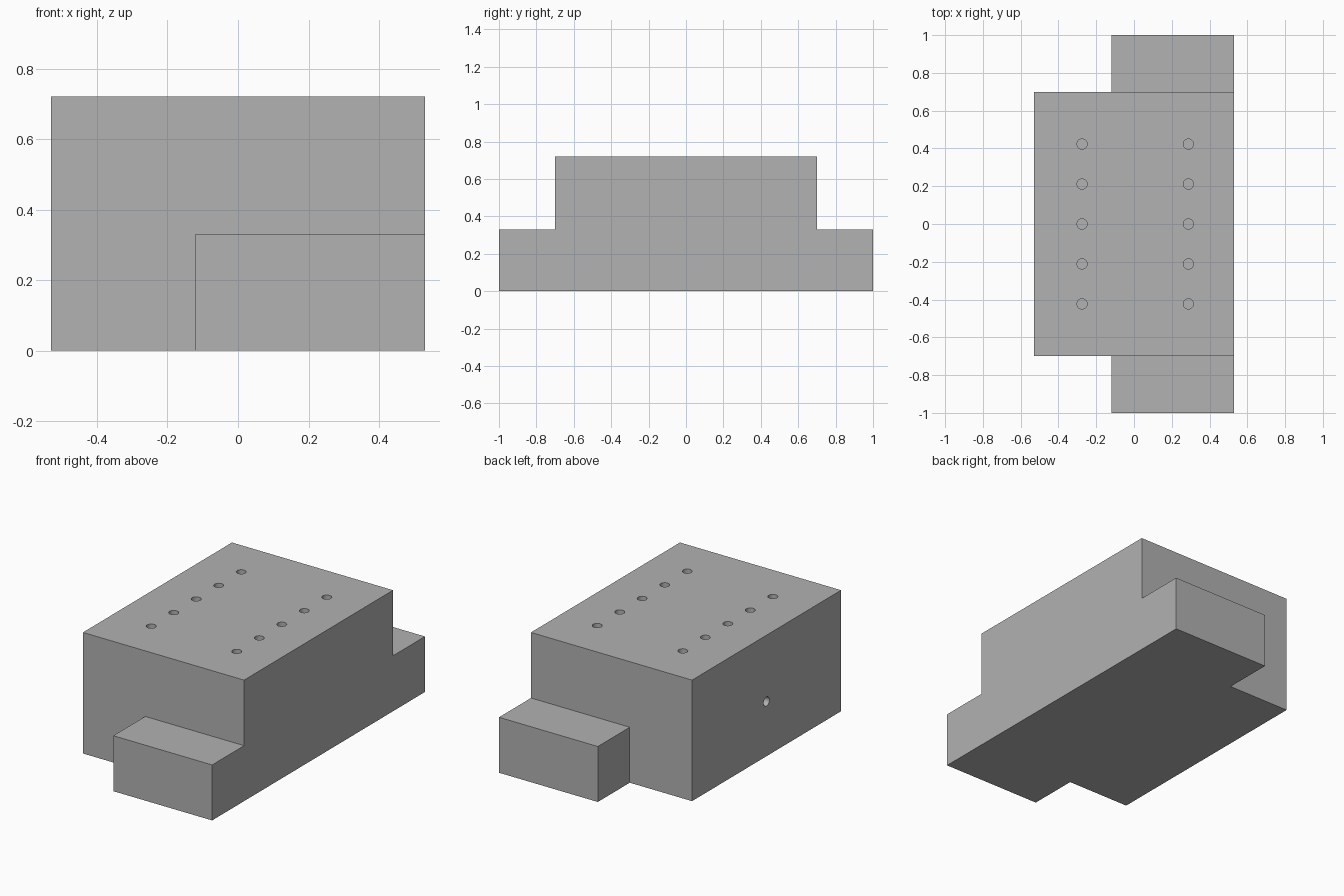
import bpy, math

if "Cube" in bpy.data.objects:
    bpy.data.objects.remove(bpy.data.objects["Cube"])

grey = bpy.data.materials.new("plain grey")
grey.diffuse_color = (0.445, 0.445, 0.445, 1)
grey.use_nodes = True
grey.node_tree.nodes["Principled BSDF"].inputs["Base Color"].default_value = grey.diffuse_color


def box(name, x0, x1, y0, y1, z0, z1):
    bpy.ops.mesh.primitive_cube_add(
        size=1, location=((x0 + x1) / 2, (y0 + y1) / 2, (z0 + z1) / 2))
    ob = bpy.context.object
    ob.name = name
    ob.scale = (x1 - x0, y1 - y0, z1 - z0)
    bpy.ops.object.transform_apply(location=True, rotation=True, scale=True)
    ob.data.materials.append(grey)
    return ob


def drill(name, loc, depth, rot=(0, 0, 0)):
    bpy.ops.mesh.primitive_cylinder_add(
        vertices=32, radius=0.027, depth=2 * depth, location=loc, rotation=rot)
    ob = bpy.context.object
    ob.name = name
    ob.data.materials.append(grey)
    return ob


def combine(target, other, operation):
    mod = target.modifiers.new("bool", 'BOOLEAN')
    mod.operation = operation
    mod.solver = 'EXACT'
    mod.object = other
    bpy.context.view_layer.objects.active = target
    bpy.ops.object.modifier_apply(modifier=mod.name)
    bpy.data.objects.remove(other, do_unlink=True)


# Main block with the low bar that sticks out at both ends
block = box("manifold_block", -0.53, 0.53, -0.70, 0.70, 0, 0.72)
combine(block, box("end_bar", -0.12, 0.53, -1, 1, 0, 0.33), 'UNION')

# Two rows of five blind holes in the top
for x in (-0.275, 0.288):
    for i in range(-2, 3):
        combine(block, drill("top_hole", (x, i * 0.2115, 0.72), 0.15), 'DIFFERENCE')

# Single hole in the left side
combine(block, drill("side_hole", (-0.53, 0, 0.325), 0.15, (0, math.pi / 2, 0)), 'DIFFERENCE')

# Smooth hole walls, sharp block edges
bpy.ops.object.select_all(action='DESELECT')
block.select_set(True)
bpy.context.view_layer.objects.active = block
bpy.ops.object.shade_smooth_by_angle(angle=math.radians(30))
